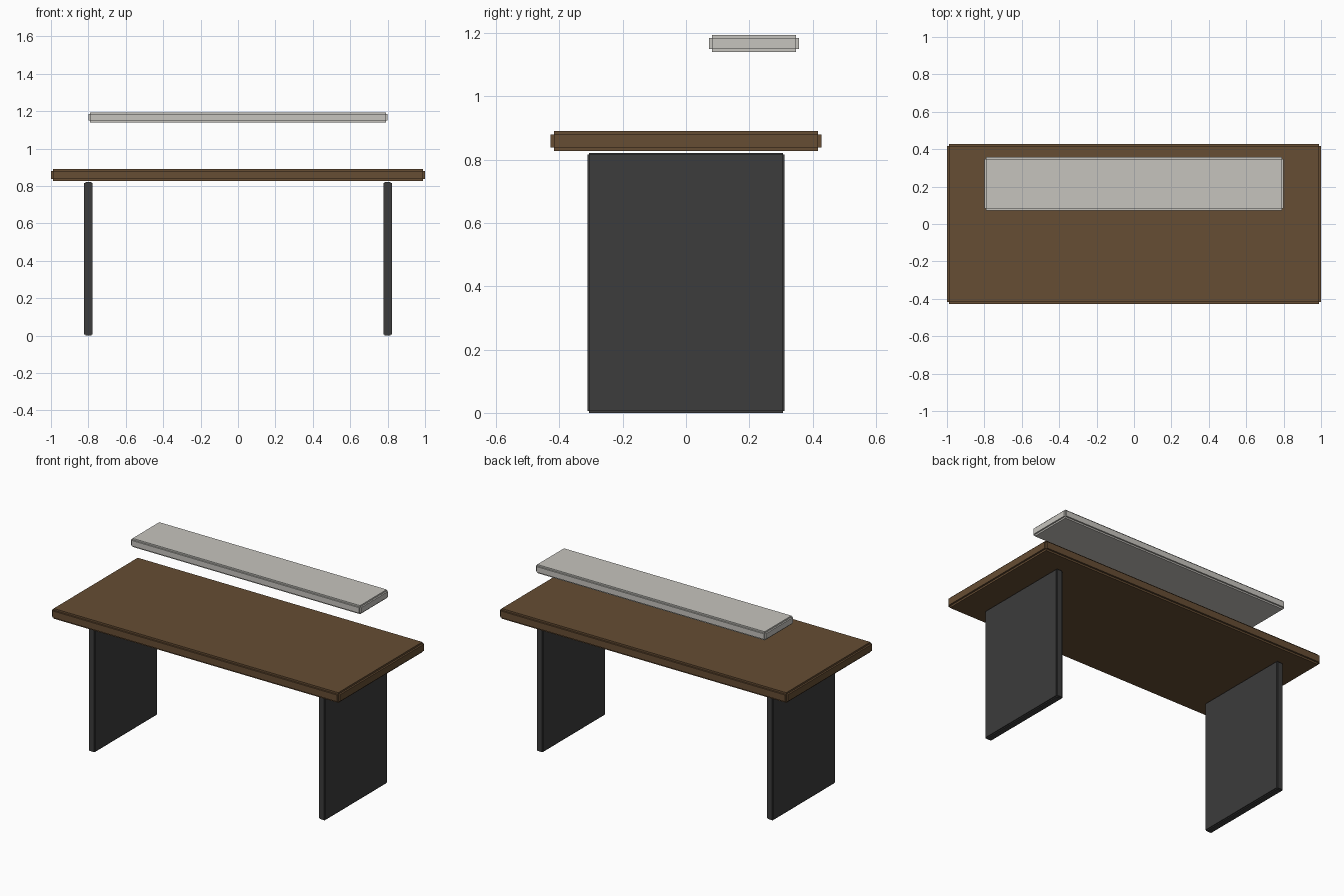
import bpy, bmesh
from mathutils import Matrix, Vector

if "Cube" in bpy.data.objects:
    bpy.data.objects.remove(bpy.data.objects["Cube"])

def srgb(r, g, b):
    return tuple(((c / 255 + 0.055) / 1.055) ** 2.4 for c in (r, g, b)) + (1,)

def material(name, rgb):
    m = bpy.data.materials.new(name)
    m.diffuse_color = srgb(*rgb)
    m.use_nodes = True
    m.node_tree.nodes["Principled BSDF"].inputs["Base Color"].default_value = m.diffuse_color
    return m

wood = material("brown wood", (102, 77, 51))
dark = material("dark grey", (60, 60, 60))
pale = material("pale grey", (198, 196, 190))

def stepped_slab(name, center, size, step, mat):
    """Slab with notched edges: three crossing boxes, each full size along one axis."""
    bm = bmesh.new()
    for axis in range(3):
        dims = [s if i == axis else s - 2 * step for i, s in enumerate(size)]
        bmesh.ops.create_cube(bm, size=1, matrix=Matrix.Diagonal(Vector(dims + [1])))
    me = bpy.data.meshes.new(name)
    bm.to_mesh(me)
    bm.free()
    me.materials.append(mat)
    ob = bpy.data.objects.new(name, me)
    ob.location = center
    bpy.context.collection.objects.link(ob)
    return ob

# Desk top and the raised shelf hovering over its rear half
stepped_slab("table_top", (0, 0, 0.859), (2.0, 0.856, 0.064), 0.011, wood)
stepped_slab("raised_shelf", (0, 0.215, 1.167), (1.6, 0.284, 0.054), 0.0095, pale)

# Panel legs
for side, x in (("left", -0.8), ("right", 0.8)):
    stepped_slab(side + "_leg", (x, 0, 0.411), (0.045, 0.624, 0.822), 0.006, dark)
